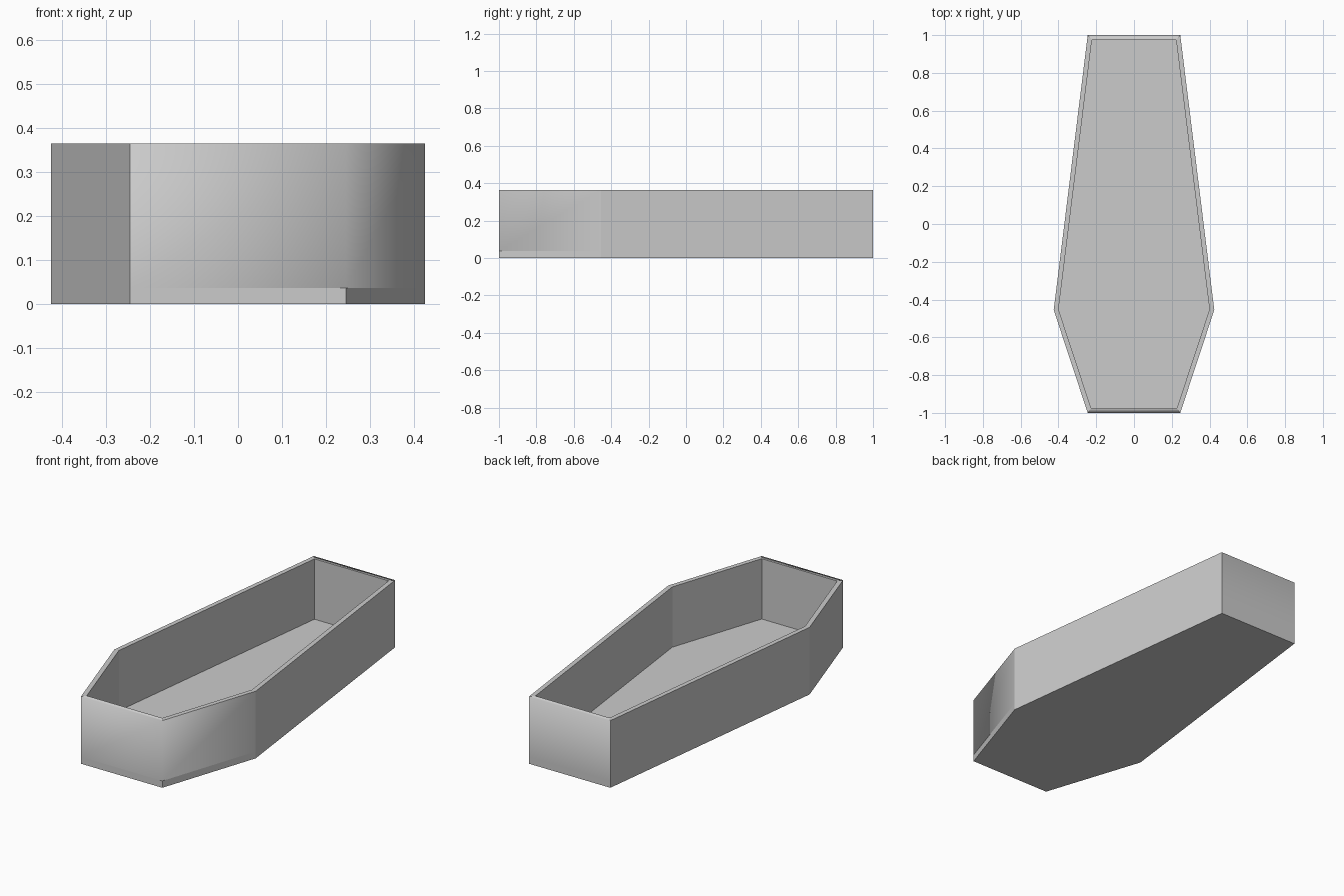
import bpy
import bmesh

cube = bpy.data.objects.get("Cube")
if cube:
    bpy.data.objects.remove(cube)

HEIGHT, FLOOR, WALL = 0.365, 0.037, 0.025
half = [(0.245, -1.0), (0.425, -0.455), (0.245, 1.0)]
outline = half + [(-x, y) for x, y in reversed(half)]

grey = bpy.data.materials.new("plain_grey")
grey.use_nodes = True
colour = (0.6, 0.6, 0.6, 1)
grey.diffuse_color = colour
grey.node_tree.nodes["Principled BSDF"].inputs["Base Color"].default_value = colour

bm = bmesh.new()


def raise_face(face, dz):
    """Extrude a face vertically and return the moved cap."""
    cap = bmesh.ops.extrude_discrete_faces(bm, faces=[face])["faces"][0] if dz is None else None
    if cap is None:
        geom = bmesh.ops.extrude_face_region(bm, geom=[face])["geom"]
        cap = next(g for g in geom if isinstance(g, bmesh.types.BMFace))
        bmesh.ops.translate(bm, verts=cap.verts, vec=(0, 0, dz))
        if face.is_valid:
            bm.faces.remove(face)
    return cap


# Six-sided base slab, then the outer walls
base = bm.faces.new([bm.verts.new((x, y, 0)) for x, y in outline])
bottom = [v for v in base.verts]
cap = raise_face(base, FLOOR)
bm.faces.new(list(reversed(bottom)))
cap = raise_face(cap, HEIGHT - FLOOR)

# Rim and hollow interior
bmesh.ops.inset_region(bm, faces=[cap], thickness=WALL, use_even_offset=True)
raise_face(cap, FLOOR - HEIGHT)
bmesh.ops.recalc_face_normals(bm, faces=bm.faces)

# Crisp edges, except the softened front corner and parts of the rim
for face in bm.faces:
    face.smooth = True
for edge in bm.edges:
    mid = (edge.verts[0].co + edge.verts[1].co) / 2
    upright = abs(edge.verts[0].co.z - edge.verts[1].co.z) > 0.1
    soft_corner = upright and mid.x > 0.24 and mid.y < -0.99
    soft_end = mid.z > HEIGHT - 0.001 and abs(mid.y) > 0.995
    edge.smooth = soft_corner or soft_end

mesh = bpy.data.meshes.new("open_box")
bm.to_mesh(mesh)
bm.free()
mesh.materials.append(grey)
box = bpy.data.objects.new("open_box", mesh)
bpy.context.collection.objects.link(box)
